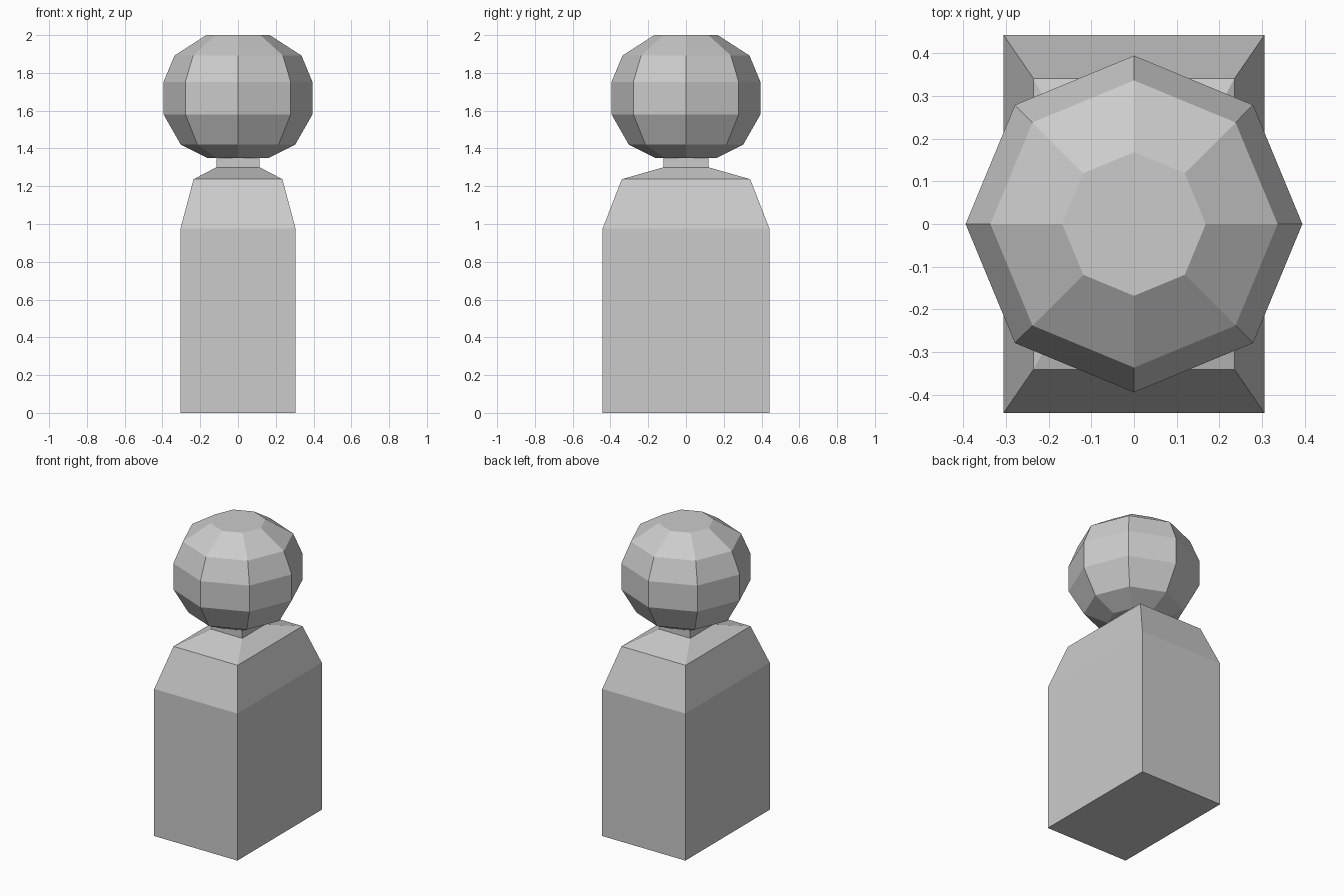
import bpy, bmesh
from math import cos, sin, pi

if "Cube" in bpy.data.objects:
    bpy.data.objects.remove(bpy.data.objects["Cube"])


def loft(name, rings):
    """Skin a stack of equal-sized rings, cap both ends, flat shaded."""
    bm = bmesh.new()
    loops = [[bm.verts.new(p) for p in ring] for ring in rings]
    n = len(loops[0])
    for a, b in zip(loops, loops[1:]):
        for i in range(n):
            j = (i + 1) % n
            bm.faces.new((a[i], a[j], b[j], b[i]))
    bm.faces.new(loops[0][::-1])
    bm.faces.new(loops[-1])
    bmesh.ops.recalc_face_normals(bm, faces=bm.faces)
    mesh = bpy.data.meshes.new(name)
    bm.to_mesh(mesh)
    bm.free()
    obj = bpy.data.objects.new(name, mesh)
    bpy.context.collection.objects.link(obj)
    return obj


def rect(x, y, z):
    return [(-x, -y, z), (x, -y, z), (x, y, z), (-x, y, z)]


def octagon(r, z):
    return [(r * cos(i * pi / 4), r * sin(i * pi / 4), z) for i in range(8)]


# Block body with sloped shoulders and a short neck
loft("body", [rect(*p) for p in (
    (0.305, 0.442, 0), (0.305, 0.442, 0.975), (0.235, 0.34, 1.237),
    (0.115, 0.12, 1.30), (0.115, 0.12, 1.352))])

# Eight-sided faceted ball head, corners on the axes
loft("head", [octagon(*p) for p in (
    (0.16, 1.349), (0.303, 1.42), (0.394, 1.58),
    (0.394, 1.753), (0.336, 1.892), (0.168, 2.0))])
